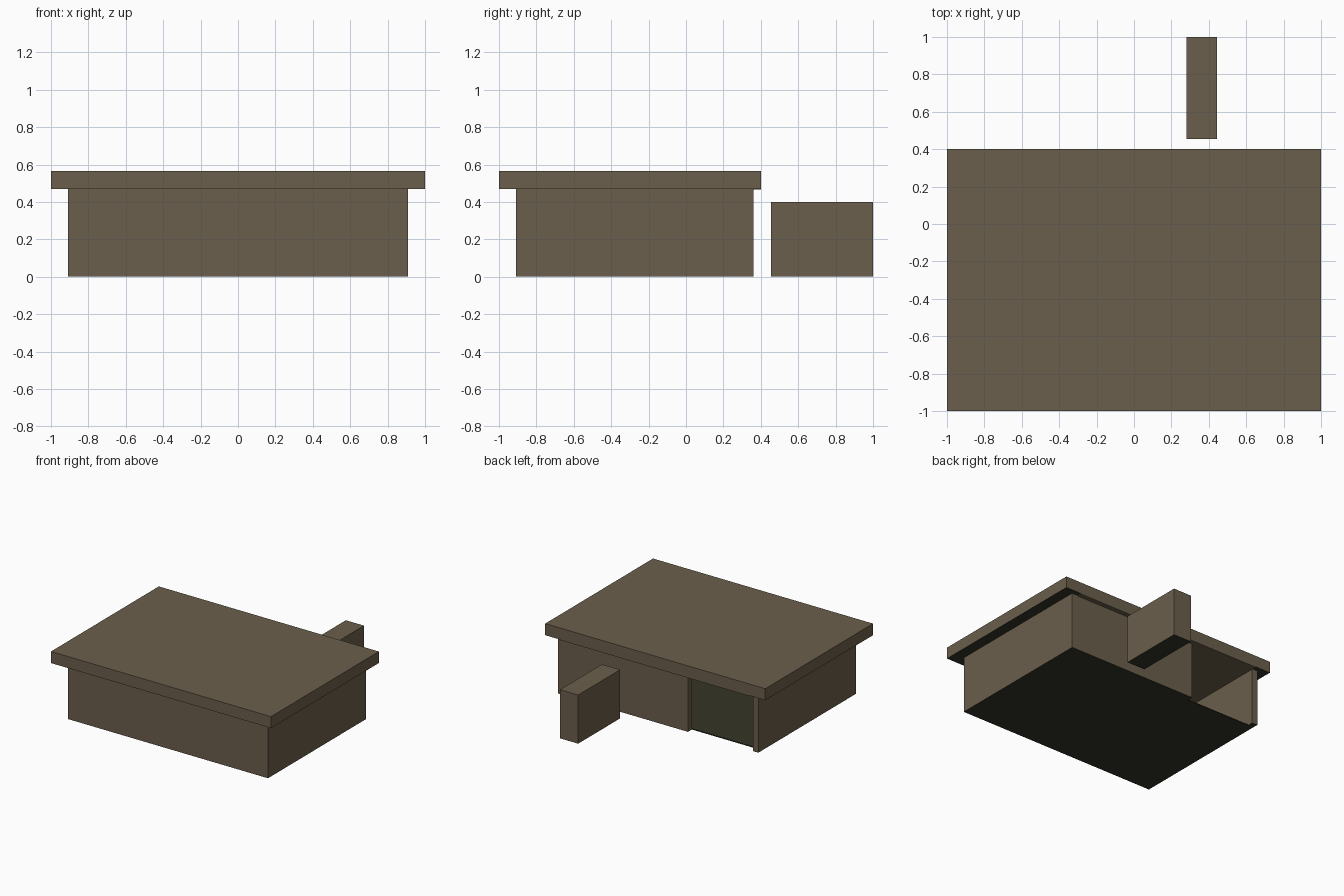
import bpy
import bmesh

# Remove the default object
cube = bpy.data.objects.get("Cube")
if cube:
    bpy.data.objects.remove(cube, do_unlink=True)


def make_material(name, rgb):
    mat = bpy.data.materials.new(name)
    mat.use_nodes = True
    colour = (*rgb, 1.0)
    mat.diffuse_color = colour
    mat.node_tree.nodes["Principled BSDF"].inputs["Base Color"].default_value = colour
    return mat


brown = make_material("earth brown", (0.147, 0.114, 0.072))
dark = make_material("dark olive", (0.034, 0.034, 0.020))


def box(name, x, y, z, mats, dark_underside=False):
    """Flat-sided box between (min, max) pairs; the underside may be dark."""
    bm = bmesh.new()
    bmesh.ops.create_cube(bm, size=1)
    for v in bm.verts:
        v.co = [r[0] if c < 0 else r[1] for c, r in zip(v.co, (x, y, z))]
    bm.normal_update()
    for f in bm.faces:
        f.material_index = 1 if dark_underside and f.normal.z < -0.5 else 0
    mesh = bpy.data.meshes.new(name)
    bm.to_mesh(mesh)
    bm.free()
    for m in mats:
        mesh.materials.append(m)
    obj = bpy.data.objects.new(name, mesh)
    bpy.context.collection.objects.link(obj)
    return obj


# Main dimensions
half_w = 0.91                  # half width of the room
front, back = -0.91, 0.36      # outer wall faces
thick = 0.05
eave, top = 0.47, 0.565
inner_w = half_w - thick
inner_y = (front + thick, back - thick)
wall_z = (0, eave)
two_tone = (brown, dark)

# Walls, with a full-height doorway in the back
box("front_wall", (-half_w, half_w), (front, inner_y[0]), wall_z, two_tone, True)
box("left_wall", (inner_w, half_w), (inner_y[0], back), wall_z, two_tone, True)
box("right_wall", (-half_w, -inner_w), (inner_y[0], back), wall_z, two_tone, True)
box("back_wall", (-0.27, inner_w), (inner_y[1], back), wall_z, two_tone, True)

# Floor inside the walls
box("floor", (-inner_w, inner_w), inner_y, (0, 0.008), (dark,))

# Overhanging roof slab and the ceiling below it
box("roof", (-1, 1), (-1, 0.4), (eave, top), two_tone, True)
box("ceiling", (-inner_w, inner_w), (inner_y[0], 0.4), (eave - 0.004, eave), (brown,))

# Free-standing block behind the building
box("back_block", (0.28, 0.445), (0.455, 1), (0, 0.4), two_tone, True)
